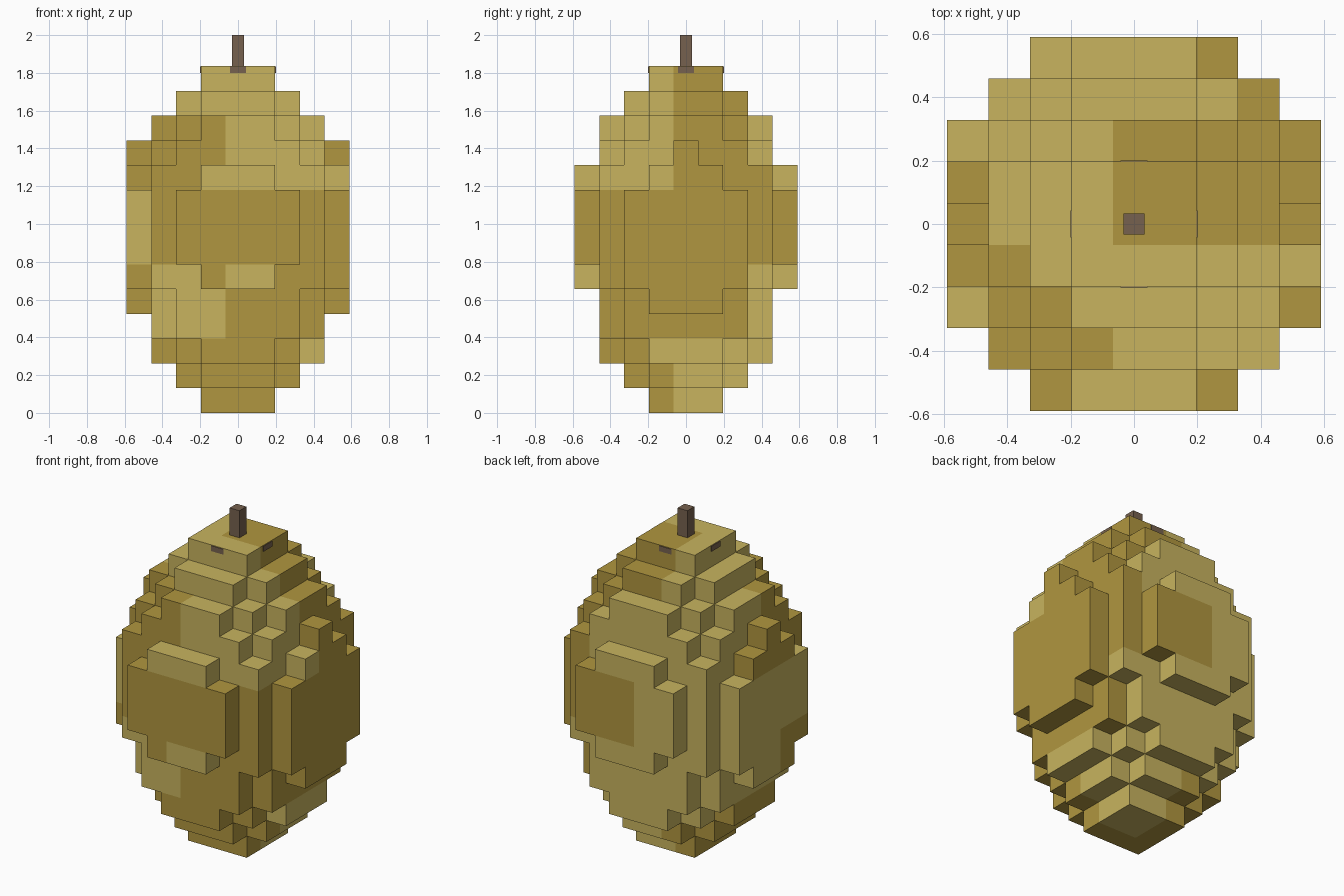
import bpy, bmesh
from mathutils import Vector

if "Cube" in bpy.data.objects:
    bpy.data.objects.remove(bpy.data.objects["Cube"])

V = 1.18 / 9  # voxel size


def material(name, rgb):
    m = bpy.data.materials.new(name)
    m.diffuse_color = (*rgb, 1)
    m.use_nodes = True
    m.node_tree.nodes["Principled BSDF"].inputs["Base Color"].default_value = m.diffuse_color
    return m


light_gold = material("light gold", (0.578, 0.456, 0.114))
dark_gold = material("dark gold", (0.434, 0.305, 0.050))
brown = material("stem brown", (0.181, 0.120, 0.077))

# Half-width in x of each row |y| = 0, 1, 2..., per layer from the bottom up
LAYERS = [
    (1, 1), (2, 2, 1), (3, 3, 2, 1), (3, 3, 3, 2), (4, 4, 3, 2),
    (4, 4, 4, 3, 1), (4, 4, 4, 3, 2), (4, 4, 4, 3, 2), (4, 4, 4, 3, 2),
    (4, 4, 3, 3, 1), (4, 3, 3, 2), (3, 3, 2, 1), (2, 2, 1), (1, 1),
]


def filled(x, y, z):
    return (0 <= z < len(LAYERS) and abs(y) < len(LAYERS[z])
            and abs(x) <= LAYERS[z][abs(y)])


def is_light(x, y, z):
    """Patchy two-tone skin, by quadrant and height band."""
    east, north = x >= 0, y >= 0
    if z >= 12:                                   # crown
        return not (east and north)
    if z >= 9:                                    # shoulder
        if x == -4:
            return False
        if y >= 3:
            return x <= 2
        return y == -4 or east != north
    if z >= 6:                                    # waist
        return x == -4 or (north and not east)
    if z >= 3:                                    # lower belly
        if y == -4:
            return east
        if north:
            return y >= 3 or not east
        return -3 <= x < 0
    if z == 2:
        return y >= 2 or (east and y >= -1)
    return east and north                         # foot


def build_body():
    bm = bmesh.new()
    for z in range(len(LAYERS)):
        for y in range(-4, 5):
            for x in range(-4, 5):
                if not filled(x, y, z):
                    continue
                centre = Vector((x, y, z + 0.5))
                for axis in range(3):
                    for sign in (-1, 1):
                        n = Vector((0, 0, 0))
                        n[axis] = sign
                        if filled(x + int(n.x), y + int(n.y), z + int(n.z)):
                            continue
                        # exposed voxel side
                        u = Vector((0, 0, 0))
                        u[(axis + 1) % 3] = 0.5
                        w = n.cross(u)
                        c = centre + n * 0.5
                        ring = (c - u - w, c + u - w, c + u + w, c - u + w)
                        f = bm.faces.new([bm.verts.new(p * V) for p in ring])
                        f.material_index = 0 if is_light(x, y, z) else 1
    bmesh.ops.remove_doubles(bm, verts=bm.verts, dist=0.001)
    mesh = bpy.data.meshes.new("fruit_body")
    bm.to_mesh(mesh)
    bm.free()
    mesh.materials.append(light_gold)
    mesh.materials.append(dark_gold)
    ob = bpy.data.objects.new("fruit_body", mesh)
    bpy.context.collection.objects.link(ob)


def box(name, size, z0, z1):
    bpy.ops.mesh.primitive_cube_add(size=1, location=(0, 0, (z0 + z1) / 2))
    ob = bpy.context.object
    ob.name = name
    ob.scale = (size[0], size[1], z1 - z0)
    ob.data.materials.append(brown)


build_body()

# Stem, and the crossed root bars whose ends show on the crown
box("stem", (0.066, 0.066), 1.80, 2.0)
box("root_bar_x", (0.402, 0.084), 1.80, 1.833)
box("root_bar_y", (0.084, 0.402), 1.80, 1.833)
